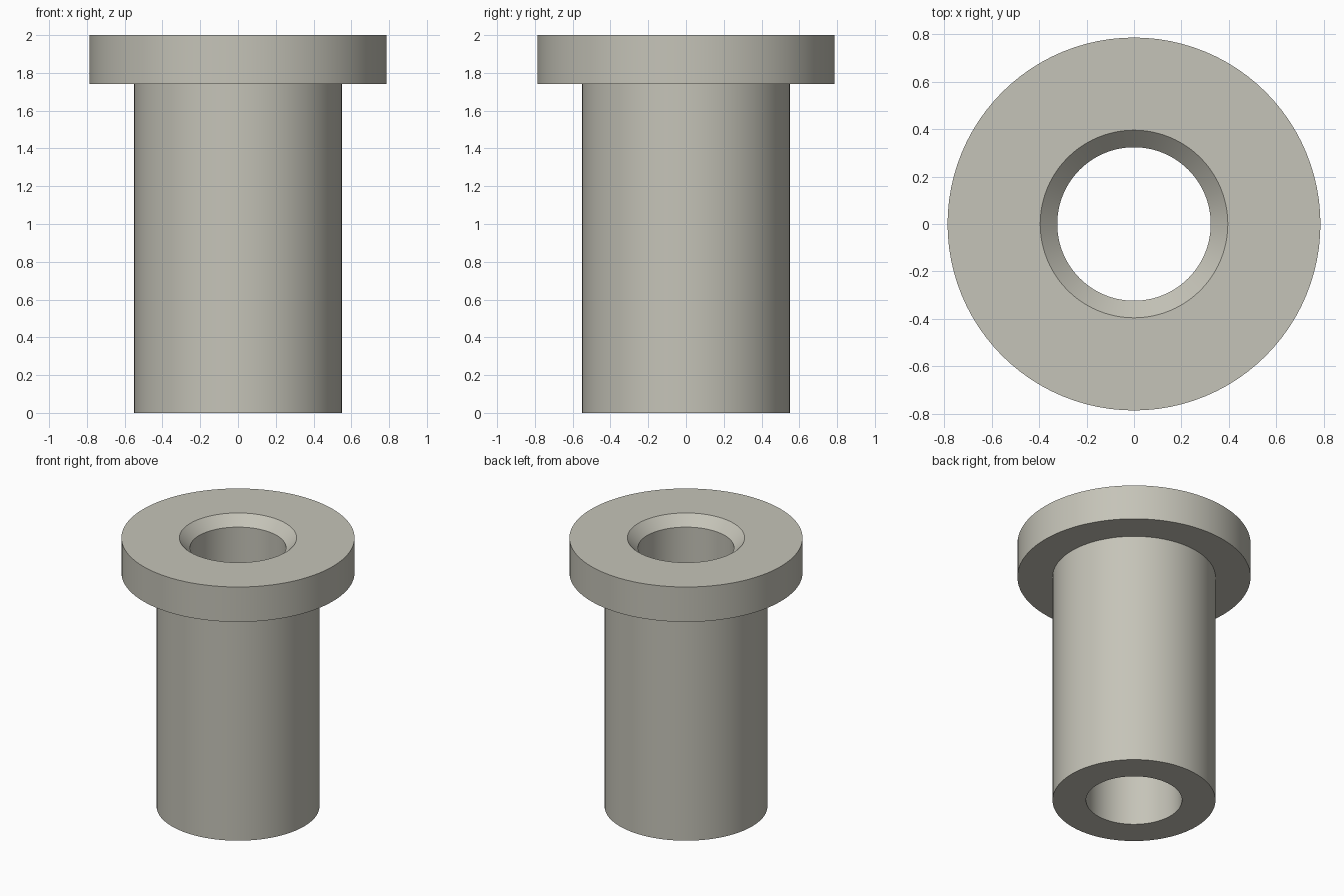
import bpy, bmesh, math
from mathutils import Matrix

cube = bpy.data.objects.get("Cube")
if cube:
    bpy.data.objects.remove(cube, do_unlink=True)

SEGMENTS = 96
BARREL_R, FLANGE_R, BORE_R = 0.55, 0.787, 0.324
FLANGE_Z, TOP_Z, CHAMFER = 1.74, 2.0, 0.072

# Warm grey metal
metal = bpy.data.materials.new("warm grey metal")
colour = (0.56, 0.55, 0.48, 1.0)
metal.diffuse_color = colour
metal.use_nodes = True
metal.node_tree.nodes["Principled BSDF"].inputs["Base Color"].default_value = colour


def lathe(name, profile, material):
    """Revolve a closed (radius, z) profile around the z axis."""
    bm = bmesh.new()
    verts = [bm.verts.new((r, 0, z)) for r, z in profile]
    edges = [bm.edges.new((verts[i - 1], v)) for i, v in enumerate(verts)]
    bmesh.ops.spin(bm, geom=verts + edges, cent=(0, 0, 0), axis=(0, 0, 1),
                   angle=math.tau, steps=SEGMENTS, use_merge=False)
    bmesh.ops.remove_doubles(bm, verts=bm.verts, dist=1e-4)
    bmesh.ops.recalc_face_normals(bm, faces=bm.faces)
    mesh = bpy.data.meshes.new(name)
    bm.to_mesh(mesh)
    bm.free()
    mesh.materials.append(material)
    obj = bpy.data.objects.new(name, mesh)
    bpy.context.collection.objects.link(obj)
    bpy.ops.object.select_all(action='DESELECT')
    obj.select_set(True)
    bpy.context.view_layer.objects.active = obj
    bpy.ops.object.shade_smooth_by_angle(angle=math.radians(30))
    return obj


# Flanged bushing: barrel, flange and through bore with a chamfered mouth
lathe("flanged_bushing", [
    (BORE_R, 0), (BARREL_R, 0),
    (BARREL_R, FLANGE_Z), (FLANGE_R, FLANGE_Z), (FLANGE_R, TOP_Z),
    (BORE_R + CHAMFER, TOP_Z), (BORE_R, TOP_Z - CHAMFER),
], metal)
